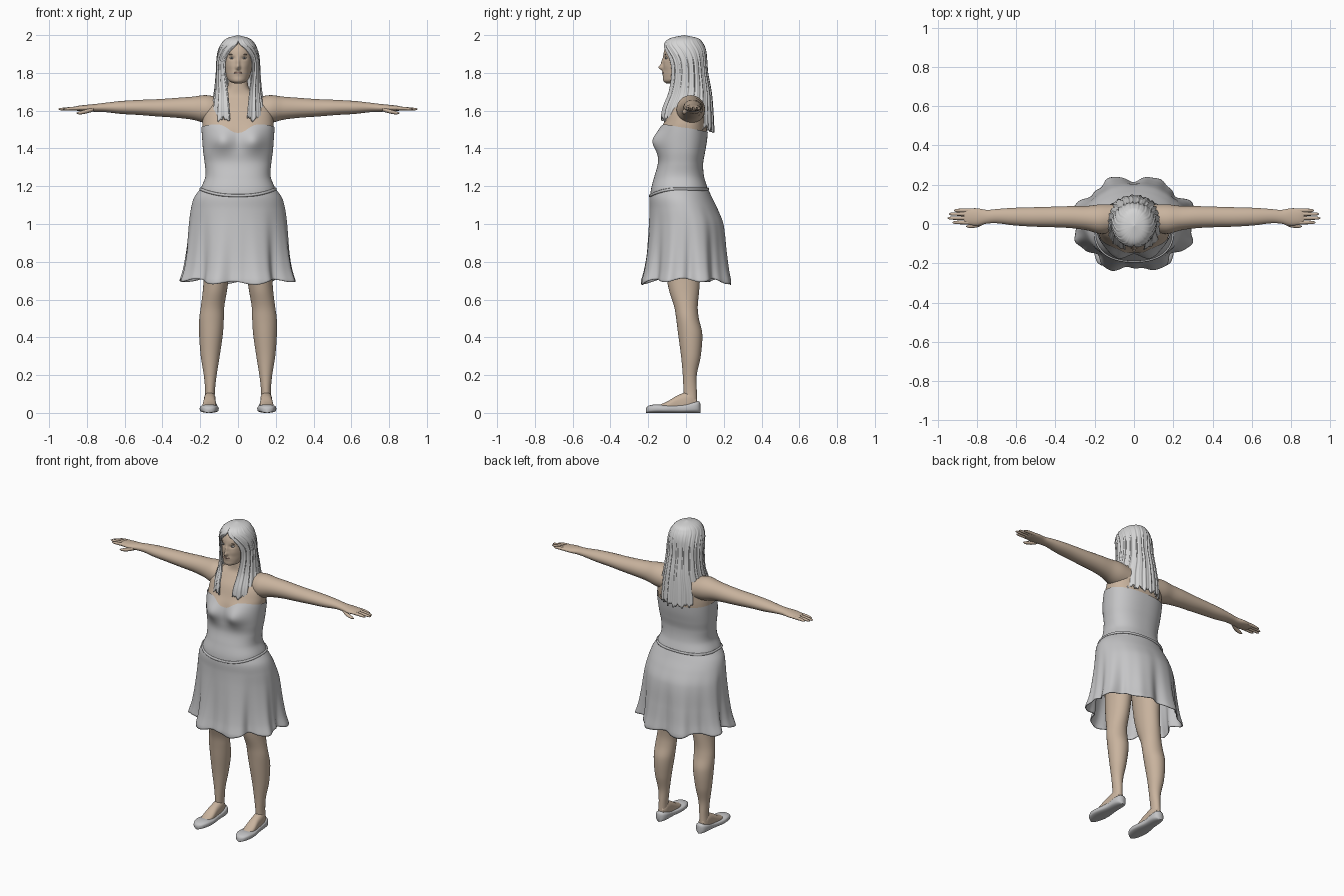
import bpy, bmesh
from math import sin, cos, asin, exp, pi, tau, copysign

cube = bpy.data.objects.get("Cube")
if cube:
    bpy.data.objects.remove(cube, do_unlink=True)


def material(name, r, g, b):
    m = bpy.data.materials.new(name)
    m.use_nodes = True
    m.diffuse_color = (r, g, b, 1)
    for node in m.node_tree.nodes:
        if node.type == 'BSDF_PRINCIPLED':
            node.inputs["Base Color"].default_value = (r, g, b, 1)
    return m


SKIN = material("skin", .58, .45, .34)
CLOTH = material("dress_grey", .56, .56, .57)
HAIR = material("pale_hair", .66, .66, .66)
SHOE = material("shoe_grey", .55, .55, .56)
LIP = material("lips", .46, .28, .22)
BROW = material("brow_brown", .27, .2, .15)
EYE = material("eye_white", .6, .58, .56)
IRIS = material("iris_dark", .12, .13, .14)


def sample(rows, key):
    """Smoothly interpolate rows keyed on their first number."""
    rows = sorted(rows)
    key = min(max(key, rows[0][0]), rows[-1][0])
    i = 0
    while i < len(rows) - 2 and key > rows[i + 1][0]:
        i += 1
    p1, p2 = rows[i], rows[i + 1]
    p0, p3 = rows[max(i - 1, 0)], rows[min(i + 2, len(rows) - 1)]
    h = p2[0] - p1[0]
    u = (key - p1[0]) / h
    out = []
    for a, b, c, d in list(zip(p0, p1, p2, p3))[1:]:
        m1 = (c - a) / (p2[0] - p0[0]) * h
        m2 = (d - b) / (p3[0] - p1[0]) * h
        out.append(b + u * m1 + u * u * (3 * (c - b) - 2 * m1 - m2)
                   + u ** 3 * (2 * (b - c) + m1 + m2))
    return out


def finish(name, bm, mat):
    me = bpy.data.meshes.new(name)
    bm.to_mesh(me)
    bm.free()
    me.materials.append(mat)
    for p in me.polygons:
        p.use_smooth = True
    me.set_sharp_from_angle(angle=1.1)
    ob = bpy.data.objects.new(name, me)
    bpy.context.scene.collection.objects.link(ob)
    return ob


def surface(name, point, nu, nv, mat, closed=True, caps=False, thick=0):
    """Skin a grid of point(angle, t) with the angle going round and t along."""
    bm = bmesh.new()
    cols = nu if closed else nu + 1
    rings = [[bm.verts.new(point(tau * i / nu, j / nv)) for i in range(cols)]
             for j in range(nv + 1)]
    for low, high in zip(rings, rings[1:]):
        for i in range(nu):
            k = (i + 1) % cols
            bm.faces.new((low[i], low[k], high[k], high[i]))
    if caps:
        bm.faces.new(rings[0])
        bm.faces.new(rings[-1])
    bmesh.ops.remove_doubles(bm, verts=bm.verts[:], dist=.00005)
    bmesh.ops.recalc_face_normals(bm, faces=bm.faces[:])
    ob = finish(name, bm, mat)
    if thick:
        mod = ob.modifiers.new("thickness", 'SOLIDIFY')
        mod.thickness = thick
        mod.offset = -1
    return ob


def limb(name, rows, ring, mat, nu=32, nv=48):
    """Capped tube whose cross-sections come from the sampled rows."""
    lo, hi = min(rows)[0], max(rows)[0]

    def point(a, t):
        key = lo + (hi - lo) * t
        return ring(key, a, *sample(rows, key))
    return surface(name, point, nu, nv, mat, caps=True)


def blob(name, loc, size, mat):
    bm = bmesh.new()
    bmesh.ops.create_uvsphere(bm, u_segments=20, v_segments=12, radius=1)
    for v in bm.verts:
        v.co = [c + s * w for c, s, w in zip(loc, size, v.co)]
    return finish(name, bm, mat)


def bump(x, z, cx, cz, wx, wz):
    return exp(-((x - cx) / wx) ** 2 - ((z - cz) / wz) ** 2)


def oval(a, rx, front, back, power=1):
    """Point on an oval; angle zero faces the front."""
    s, c = (copysign(abs(w) ** power, w) for w in (sin(a), cos(a)))
    return rx * s, (front + back) / 2 - (back - front) / 2 * c


# Torso: height, half width, front, back
TORSO = [(1.1, .19, -.185, .12), (1.18, .192, -.18, .11), (1.25, .167, -.162, .09),
         (1.32, .17, -.143, .085), (1.38, .178, -.142, .095), (1.44, .183, -.14, .105),
         (1.5, .187, -.13, .11), (1.54, .188, -.115, .11), (1.6, .18, -.09, .11),
         (1.65, .15, -.055, .105), (1.68, .1, -.035, .09), (1.72, .058, -.03, .075),
         (1.8, .05, -.03, .07)]


def torso_point(a, z, grow=0):
    rx, front, back = sample(TORSO, z)
    x, y = oval(a, rx + grow, front - grow, back + grow, .85)
    if cos(a) > 0:
        y -= .04 * bump(abs(x), z, .085, 1.44, .06, .06) * cos(a) ** .5
    return x, y, z


def seam(a):
    return 1.185 - .035 * max(cos(a), 0) ** 2


def bodice_point(a, t):
    x = .18 * sin(a)
    top = 1.51 + .022 * cos(a)
    if cos(a) > 0:
        top -= .05 * exp(-(x / .05) ** 2)
    low = seam(a) - .02
    return torso_point(a, low + (top - low) * t, .006)


def trim_point(a, t):
    x, y, z = torso_point(a, seam(a), .008 + .006 * cos(tau * t))
    return x, y, z + .008 * sin(tau * t)


surface("neck_and_chest", lambda a, t: torso_point(a, 1.4 + .4 * t), 80, 50, SKIN)
surface("bodice", bodice_point, 112, 50, CLOTH)
surface("waist_trim", trim_point, 80, 8, CLOTH)

# Skirt with folds that deepen towards the hem
SKIRT = [(1.19, .197, -.186, .115), (1.14, .232, -.194, .138), (1.08, .25, -.193, .168),
         (1, .262, -.197, .2), (.85, .276, -.21, .217), (.76, .288, -.222, .227),
         (.7, .303, -.235, .237)]


def skirt_point(a, t):
    hem = .703 - .018 * cos(a) ** 4 + .01 * cos(8 * a + .6)
    z = seam(a) + (hem - seam(a)) * t
    rx, front, back = sample(SKIRT, z)
    fold = -.085 * cos(8 * a) + .025 * sin(13 * a + 1) + .018 * cos(21 * a)
    k = 1 + fold * max(t - .12, 0) ** 1.5
    return (*oval(a, rx * k, front * k, back * k), z)


surface("skirt", skirt_point, 192, 48, CLOTH, thick=.005)

# Head with modelled nose, eye sockets, lips and cheeks
HEAD = [(1.745, .022, -.105, -.04), (1.755, .045, -.119, 0), (1.78, .062, -.122, .05),
        (1.82, .073, -.12, .08), (1.87, .08, -.12, .095), (1.92, .08, -.115, .095),
        (1.96, .066, -.09, .08), (1.985, .03, -.04, .04)]


def head_ring(z, a, rx, front, back):
    x, y = oval(a, rx, front, back)
    if cos(a) > 0:
        y -= .022 * bump(x, z, 0, 1.828, .011, .013)
        y -= .011 * bump(x, z, 0, 1.852, .009, .026)
        y -= .004 * bump(x, z, 0, 1.8, .025, .012)
        y -= .003 * bump(abs(x), z, .04, 1.835, .02, .02)
        y += .007 * bump(abs(x), z, .032, 1.878, .015, .01)
    return x, y, z


limb("head", HEAD, head_ring, SKIN, 128, 80)
blob("lips", (0, -.119, 1.8), (.022, .008, .006), LIP)

# Long hair, parted at the front: the last number is the width of the face opening
LOCKS = [(2, 0, -.01, -.01, 0), (1.985, .055, -.08, .06, 0), (1.96, .085, -.112, .088, .04),
         (1.92, .104, -.12, .105, .42), (1.87, .113, -.11, .11, .62),
         (1.8, .116, -.1, .115, .62), (1.7, .125, -.105, .133, .47),
         (1.6, .145, -.135, .142, .34), (1.48, .152, -.14, .148, .3)]


def hair_point(a, t):
    end = 1.527 + .03 * cos(a) + .01 * sin(17 * a) + .006 * sin(41 * a)
    z = 2 - (2 - end) * t ** 1.6
    rx, front, back, gap = sample(LOCKS, z)
    g = asin(max(gap, 0))
    k = 1 + (.018 * sin(22 * a) + .012 * sin(37 * a + 1)) * min(2 * t, 1)
    return (*oval(g + (tau - 2 * g) * a / tau, rx * k, front * k, back * k), z)


surface("hair", hair_point, 240, 60, HAIR, closed=False, thick=.008)

# Limb sections: position along the limb, centre, two radii
ARM = [(.1, .03, 1.6, .07, .07), (.17, .025, 1.608, .075, .074), (.24, .03, 1.613, .062, .061),
       (.32, .035, 1.615, .056, .053), (.42, .036, 1.615, .052, .046),
       (.52, .036, 1.617, .049, .04), (.62, .038, 1.617, .044, .034),
       (.7, .04, 1.617, .036, .025), (.75, .037, 1.615, .035, .021),
       (.8, .036, 1.613, .044, .018), (.85, .038, 1.612, .04, .013),
       (.865, .038, 1.612, .036, .008)]
LEG = [(.06, .15, .025, .026, .034), (.12, .148, .022, .026, .035), (.2, .147, .02, .034, .037),
       (.3, .147, .026, .05, .052), (.42, .143, .022, .063, .064), (.5, .14, .008, .065, .06),
       (.56, .135, 0, .062, .062), (.65, .122, -.01, .064, .08),
       (.75, .112, -.015, .068, .092), (1, .1, -.01, .084, .11)]
# Shoe and foot sections: depth, centre, half width, height
FLAT = [(-.212, .154, .01, .025), (-.2, .154, .03, .037), (-.16, .153, .047, .045),
        (-.11, .152, .05, .042), (-.03, .149, .039, .045), (.04, .147, .037, .06),
        (.068, .147, .026, .062), (.076, .147, .01, .05)]
FOOT = [(-.14, .153, .028, .043), (-.1, .152, .036, .06), (-.04, .15, .032, .095),
        (.02, .149, .03, .11), (.055, .148, .02, .085)]
FINGERS = [("index", .008, .925), ("middle", .03, .95), ("ring", .051, .943),
           ("little", .069, .918)]

for side, s in (("left", 1), ("right", -1)):
    def across(x, a, y, z, ry, rz):
        return s * x, y + ry * cos(a), z + rz * sin(a)

    def upright(z, a, x, y, rx, ry):
        return s * (x + rx * cos(a)), y + ry * sin(a), z

    def grounded(y, a, x, rx, top):
        h = copysign(abs(sin(a)) ** .6, sin(a))
        return s * (x + rx * cos(a)), y, top / 2 * (1 + h)

    limb(side + "_arm", ARM, across, SKIN, 32, 72)
    limb(side + "_leg", LEG, upright, SKIN, 32, 64)
    limb(side + "_foot", FOOT, grounded, SKIN, 32, 24)
    limb(side + "_shoe", FLAT, grounded, SHOE, 40, 48)

    # Fingers taper to rounded tips; the thumb hangs forward and down
    for finger, y, tip in FINGERS:
        rows = [(.83, y, 1.612, .01, .01), (.88, y, 1.611, .0095, .009),
                (tip - .01, y, 1.608, .007, .006), (tip, y, 1.608, .002, .002)]
        limb(f"{side}_{finger}_finger", rows, across, SKIN, 12, 16)
    thumb = [(.765, .012, 1.608, .014, .012), (.8, -.004, 1.597, .013, .011),
             (.84, -.011, 1.588, .009, .008), (.855, -.012, 1.587, .002, .002)]
    limb(side + "_thumb", thumb, across, SKIN, 12, 16)

    # Eye and brow
    blob(side + "_eye", (s * .032, -.102, 1.878), (.013, .008, .006), EYE)
    blob(side + "_iris", (s * .032, -.107, 1.878), (.005, .0045, .005), IRIS)
    blob(side + "_brow", (s * .033, -.108, 1.897), (.017, .004, .0025), BROW)
